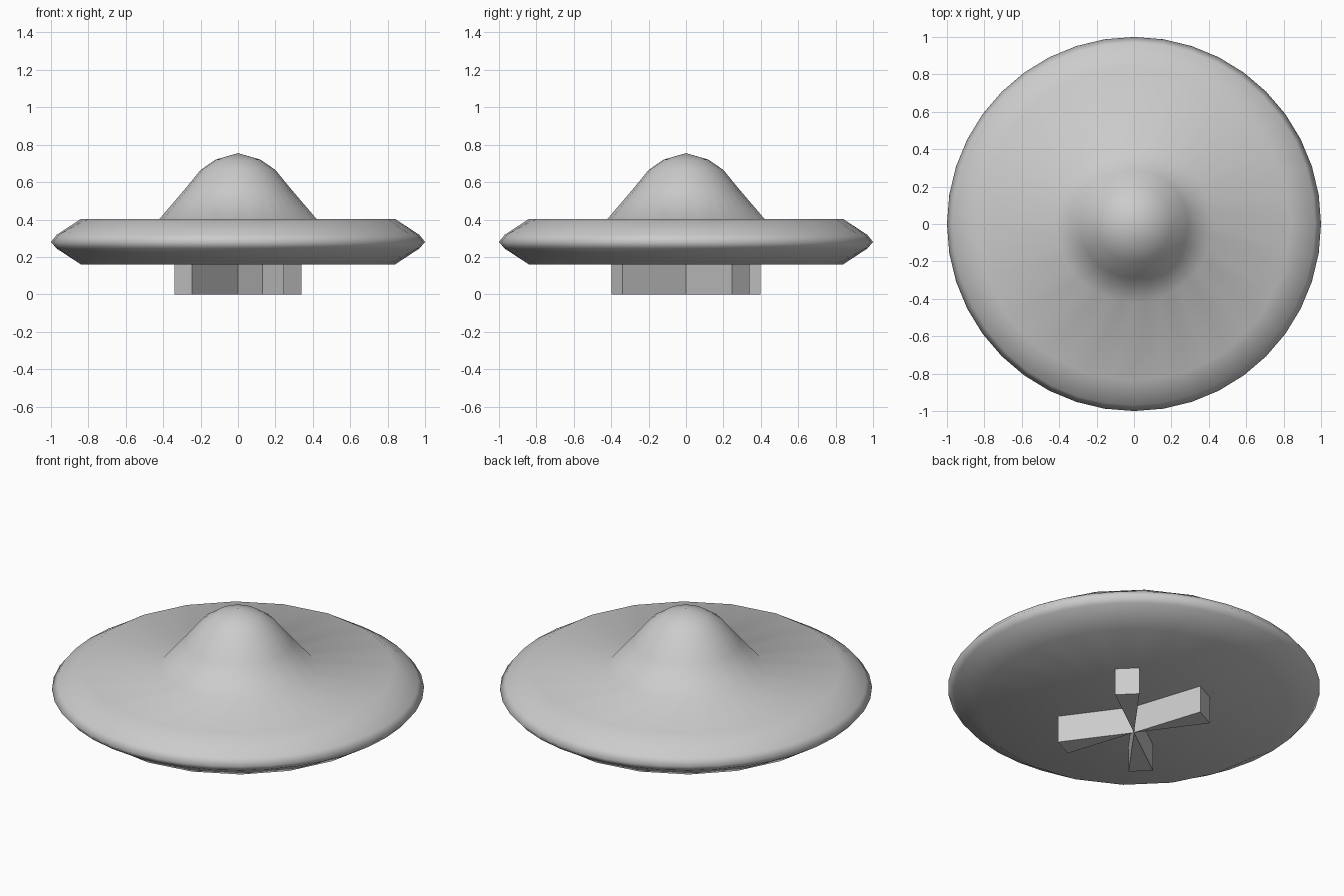
import bpy, bmesh
from math import cos, sin, radians

if "Cube" in bpy.data.objects:
    bpy.data.objects.remove(bpy.data.objects["Cube"])

STEPS = 40


def finish(name, bm, smooth):
    bmesh.ops.recalc_face_normals(bm, faces=bm.faces)
    mesh = bpy.data.meshes.new(name)
    bm.to_mesh(mesh)
    bm.free()
    for p in mesh.polygons:
        p.use_smooth = smooth
    obj = bpy.data.objects.new(name, mesh)
    bpy.context.collection.objects.link(obj)
    return obj


def lathe(name, profile):
    """Revolve (radius, z); inner rings are 20-sided, the rim is 40-sided."""
    bm = bmesh.new()
    rings = []
    for r, z in profile:
        if r == 0:
            rings.append([bm.verts.new((0, 0, z))] * STEPS)
            continue
        ring = []
        for i in range(STEPS):
            a = radians(360 * i / STEPS)
            k = r * cos(radians(9)) if i % 2 and r < 0.9 else r
            ring.append(bm.verts.new((k * cos(a), k * sin(a), z)))
        rings.append(ring)
    for lo, hi in zip(rings, rings[1:]):
        for i in range(STEPS):
            j = (i + 1) % STEPS
            corners = list(dict.fromkeys((lo[i], lo[j], hi[j], hi[i])))
            bm.faces.new(corners)
    return finish(name, bm, True)


def wedge(name, start, radius, top):
    """Pie-slice foot, 18 degrees wide, with its tip on the axis."""
    bm = bmesh.new()
    pts = [(0, 0)] + [(radius * cos(radians(a)), radius * sin(radians(a)))
                      for a in (start, start + 18)]
    face = bm.faces.new([bm.verts.new((x, y, 0)) for x, y in pts])
    out = bmesh.ops.extrude_face_region(bm, geom=[face])
    for v in out["geom"]:
        if isinstance(v, bmesh.types.BMVert):
            v.co.z = top
    return finish(name, bm, False)


# Disc with bevelled rim and bell-shaped dome in one smooth skin
lathe("saucer_body", [
    (0, 0.16), (0.84, 0.16), (0.97, 0.245), (1.0, 0.28), (0.97, 0.318),
    (0.84, 0.403), (0.42, 0.403), (0.29, 0.555), (0.2, 0.665),
    (0.12, 0.72), (0, 0.755)])

# Four wedge feet
for n, start in enumerate((36, 108, 216, 288), 1):
    wedge(f"foot_{n}", start, 0.42, 0.16)
